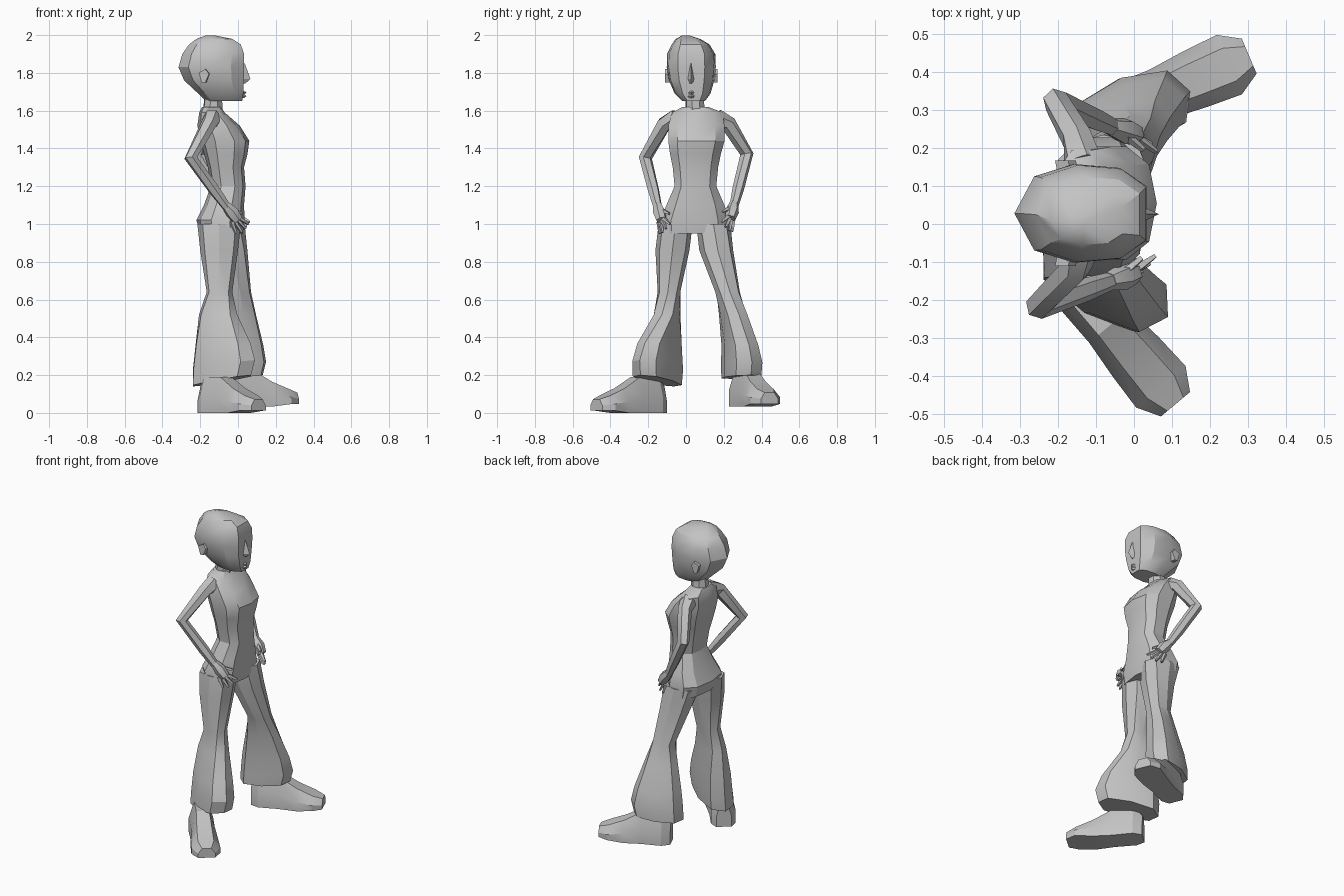
import bpy, bmesh, math
from mathutils import Vector

grey = bpy.data.materials.new("clay_grey")
grey.diffuse_color = (0.55, 0.55, 0.55, 1)


def loft(name, rings):
    """Skin a list of equal-length point rings and cap both ends."""
    bm = bmesh.new()
    loops = [[bm.verts.new(p) for p in r] for r in rings]
    n = len(loops[0])
    for a, b in zip(loops, loops[1:]):
        for i in range(n):
            j = (i + 1) % n
            bm.faces.new((a[i], a[j], b[j], b[i]))
    bm.faces.new(loops[0][::-1])
    bm.faces.new(loops[-1])
    bmesh.ops.recalc_face_normals(bm, faces=bm.faces)
    me = bpy.data.meshes.new(name)
    bm.to_mesh(me)
    bm.free()
    me.materials.append(grey)
    ob = bpy.data.objects.new(name, me)
    bpy.context.collection.objects.link(ob)
    bpy.ops.object.select_all(action='DESELECT')
    bpy.context.view_layer.objects.active = ob
    ob.select_set(True)
    bpy.ops.object.shade_smooth_by_angle(angle=math.radians(28))
    return ob


def unit_ring(n, power=0.8):
    """Slightly boxy round outline inside the unit square."""
    pts = []
    for i in range(n):
        c, s = math.cos(math.tau * i / n), math.sin(math.tau * i / n)
        pts.append((math.copysign(abs(c) ** power, c), math.copysign(abs(s) ** power, s)))
    return pts


def section(outline, z, x0, x1, y0, y1):
    """Outline fitted to a horizontal rectangle."""
    return [((x0 + x1) / 2 + u * (x1 - x0) / 2, (y0 + y1) / 2 + v * (y1 - y0) / 2, z)
            for u, v in outline]


def turned(z, cx, cy, a, b, deg, tilt=0.0):
    """Trouser ring turned to the foot direction, tilted up at the front."""
    t = math.radians(deg)
    return [(cx + u * a * math.cos(t) - v * b * math.sin(t),
             cy + u * a * math.sin(t) + v * b * math.cos(t), z + tilt * u)
            for u, v in unit_ring(8)]


def tube(name, path, sides=6):
    """Limb along (x, y, z, radius) points."""
    pts = [Vector(p[:3]) for p in path]
    rings = []
    for i, p in enumerate(pts):
        d = (pts[min(i + 1, len(pts) - 1)] - pts[max(i - 1, 0)]).normalized()
        u = d.cross(Vector((0.3, 1, 0.1))).normalized()
        v = d.cross(u)
        r = path[i][3]
        rings.append([p + r * (u * math.cos(math.tau * k / sides) + v * math.sin(math.tau * k / sides))
                      for k in range(sides)])
    return loft(name, rings)


# Torso and hips
body = unit_ring(10)
loft("torso", [section(body, *r) for r in (
    (0.95, -0.20, 0.025, -0.14, 0.23), (1.02, -0.22, 0.035, -0.145, 0.235),
    (1.10, -0.18, 0.032, -0.11, 0.21), (1.20, -0.145, 0.04, -0.065, 0.165),
    (1.30, -0.16, 0.032, -0.075, 0.175), (1.37, -0.18, 0.05, -0.09, 0.19),
    (1.44, -0.20, 0.06, -0.10, 0.21), (1.52, -0.215, 0.01, -0.10, 0.21),
    (1.59, -0.205, -0.07, -0.08, 0.20), (1.62, -0.19, -0.09, -0.02, 0.12))])
tube("neck", [(-0.135, 0.05, 1.57, 0.055), (-0.13, 0.045, 1.69, 0.048)], 8)

# Flared trouser legs
loft("right_trouser_leg", [
    turned(1.00, -0.10, -0.055, 0.115, 0.09, 0),
    turned(0.86, -0.10, -0.072, 0.10, 0.09, 0),
    turned(0.64, -0.098, -0.09, 0.068, 0.06, -5),
    turned(0.52, -0.105, -0.10, 0.105, 0.068, -15),
    turned(0.36, -0.08, -0.14, 0.165, 0.088, -28, 0.01),
    turned(0.25, -0.075, -0.15, 0.19, 0.095, -30, 0.03),
    turned(0.17, -0.085, -0.152, 0.178, 0.095, -30, 0.03)])
loft("left_trouser_leg", [
    turned(1.00, -0.08, 0.145, 0.115, 0.09, 0),
    turned(0.86, -0.045, 0.16, 0.095, 0.09, 5),
    turned(0.64, 0.0, 0.22, 0.07, 0.066, 10),
    turned(0.52, 0.0, 0.25, 0.10, 0.072, 18),
    turned(0.36, 0.0, 0.285, 0.142, 0.085, 20),
    turned(0.26, 0.0, 0.295, 0.158, 0.096, 20, 0.01),
    turned(0.19, -0.01, 0.293, 0.15, 0.094, 20, 0.01)])


# Shoes: (distance from heel, half width, top height)
def shoe(name, hx, hy, deg, z0, scale):
    t = math.radians(deg)
    rings = []
    for s, w, top in ((0, 0.045, 0.15), (0.05, 0.072, 0.20), (0.18, 0.07, 0.20),
                      (0.29, 0.08, 0.14), (0.39, 0.085, 0.09), (0.45, 0.05, 0.07)):
        s *= scale
        sole = z0 + (0.012 if s > 0.35 else 0)
        h = top - 0.01
        prof = ((-w, 0), (w, 0), (w, h * 0.45), (w * 0.55, h), (-w * 0.55, h), (-w, h * 0.45))
        rings.append([(hx + s * math.cos(t) - v * math.sin(t),
                       hy + s * math.sin(t) + v * math.cos(t), sole + z) for v, z in prof])
    loft(name, rings)


shoe("right_shoe", -0.18, -0.13, -50, 0.0, 1.0)
shoe("left_shoe", -0.09, 0.275, 23, 0.035, 0.95)


# Arms with hands resting on the hips
def arm(side, shoulder, upper, elbow, wrist, inward):
    tube(side + "_arm", [(*shoulder, 0.052), (*upper, 0.042), (*elbow, 0.036),
                         (*[(e + 2 * w) / 3 for e, w in zip(elbow, wrist)], 0.031), (*wrist, 0.024)])
    x, y, z = wrist
    tube(side + "_palm", [(x - 0.005, y, z + 0.01, 0.024), (x + 0.03, y + inward * 0.01, z - 0.03, 0.036),
                          (x + 0.06, y + inward * 0.02, z - 0.07, 0.028)])
    for i, (dx, dy, dz) in enumerate(((0.115, 0.065, -0.09), (0.10, 0.045, -0.115),
                                      (0.08, 0.025, -0.135), (0.05, 0.01, -0.14))):
        tube(f"{side}_finger_{i + 1}", [
            (x + 0.065 - i * 0.013, y + inward * (0.03 - i * 0.008), z - 0.06 - i * 0.006, 0.013),
            (x + dx, y + inward * dy, z + dz, 0.007)], 4)
    tube(side + "_thumb", [(x + 0.02, y + inward * 0.01, z - 0.01, 0.014),
                           (x + 0.08, y + inward * 0.06, z - 0.035, 0.008)], 4)


arm("right", (-0.135, -0.05, 1.56), (-0.155, -0.115, 1.53), (-0.25, -0.215, 1.35), (-0.06, -0.15, 1.09), 1)
arm("left", (-0.135, 0.16, 1.56), (-0.15, 0.225, 1.53), (-0.205, 0.322, 1.37), (-0.055, 0.255, 1.10), -1)

# Head with a flat face plane
face = [(1, -0.55), (1, 0.55), (0.6, 0.92), (-0.1, 1), (-0.7, 0.75),
        (-1, 0), (-0.7, -0.75), (-0.1, -1), (0.6, -0.92)]
loft("head", [section(face, *r) for r in (
    (1.65, -0.17, 0.022, -0.02, 0.10), (1.69, -0.21, 0.028, -0.06, 0.13),
    (1.76, -0.285, 0.03, -0.09, 0.15), (1.83, -0.315, 0.033, -0.102, 0.158),
    (1.90, -0.295, 0.032, -0.10, 0.155), (1.95, -0.26, 0.015, -0.075, 0.125),
    (1.98, -0.22, -0.03, -0.055, 0.075), (1.998, -0.17, -0.12, -0.02, 0.02))])

# Nose and lips
loft("nose", [section([(1, 0), (-1, 1), (-1, -1)], *r) for r in (
    (1.85, 0.02, 0.036, 0.018, 0.034), (1.768, 0.01, 0.066, 0.0, 0.052),
    (1.745, 0.01, 0.04, 0.006, 0.046))])
for lip, z in (("upper_lip", 1.695), ("lower_lip", 1.677)):
    loft(lip, [section([(1, 0), (-1, 1), (-1, -1)], *r) for r in (
        (z - 0.009, 0.01, 0.034, 0.0, 0.056), (z, 0.01, 0.045, -0.004, 0.06),
        (z + 0.009, 0.01, 0.034, 0.0, 0.056))])

# Ears
for side, y, s in (("right", -0.09, -1), ("left", 0.147, 1)):
    outline = ((-0.20, 1.80), (-0.165, 1.82), (-0.145, 1.795), (-0.165, 1.75), (-0.185, 1.75))
    loft(side + "_ear", [[(px, y - s * 0.02, pz) for px, pz in outline],
                         [(px - 0.008, y + s * 0.02, pz) for px, pz in outline]])
